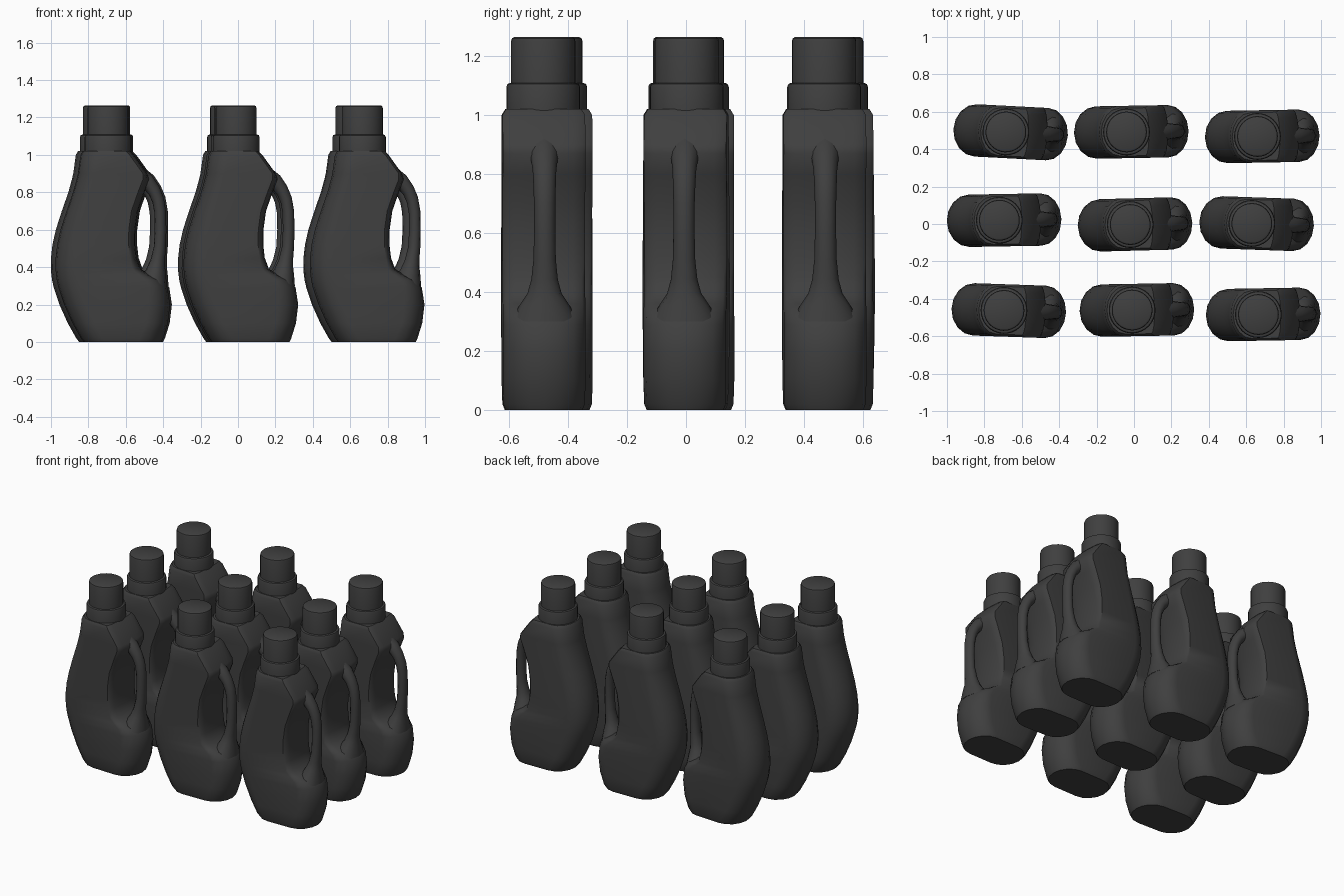
import bpy
import bmesh
from math import sin, cos, pi, radians
from mathutils import Matrix, Vector

cube = bpy.data.objects.get("Cube")
if cube:
    bpy.data.objects.remove(cube)

plastic = bpy.data.materials.new("dark_grey_plastic")
plastic.use_nodes = True
colour = (0.05, 0.05, 0.05, 1)
plastic.diffuse_color = colour
plastic.node_tree.nodes["Principled BSDF"].inputs["Base Color"].default_value = colour


def loft(name, rings, angle=40):
    """Skin a stack of equal-length point rings and close both ends."""
    bm = bmesh.new()
    loops = [[bm.verts.new(p) for p in ring] for ring in rings]
    count = len(loops[0])
    for a, b in zip(loops, loops[1:]):
        for i in range(count):
            j = (i + 1) % count
            bm.faces.new((a[i], a[j], b[j], b[i]))
    bm.faces.new(loops[0])
    bm.faces.new(loops[-1])
    bmesh.ops.recalc_face_normals(bm, faces=bm.faces)
    mesh = bpy.data.meshes.new(name)
    bm.to_mesh(mesh)
    bm.free()
    mesh.materials.append(plastic)
    obj = bpy.data.objects.new(name, mesh)
    bpy.context.collection.objects.link(obj)
    bpy.ops.object.select_all(action='DESELECT')
    obj.select_set(True)
    bpy.context.view_layer.objects.active = obj
    bpy.ops.object.shade_smooth_by_angle(angle=radians(angle))
    return obj


def body_ring(z, left, right, left_round, right_round, half):
    """Slab section with elliptical ends."""
    steps = 8
    ring = []
    for i in range(steps + 1):
        t = -pi / 2 + pi * i / steps
        ring.append((right - right_round * (1 - cos(t)), half * sin(t), z))
    for i in range(steps + 1):
        t = pi / 2 + pi * i / steps
        ring.append((left + left_round * (1 + cos(t)), half * sin(t), z))
    return ring


def handle_ring(inner, outer, half):
    a, b = Vector((inner[0], 0, inner[1])), Vector((outer[0], 0, outer[1]))
    mid, arm = (a + b) / 2, (b - a) / 2
    return [mid + arm * cos(t) + Vector((0, half * sin(t), 0))
            for t in (2 * pi * i / 12 for i in range(12))]


def lathe(name, profile):
    return loft(name, [[(r * cos(2 * pi * i / 32), r * sin(2 * pi * i / 32), z)
                        for i in range(32)] for r, z in profile])


# Body: height, left, right, left rounding, right rounding, half depth
body = loft("body", [body_ring(*s) for s in (
    (0.00, -0.13, 0.285, 0.12, 0.12, 0.13),
    (0.02, -0.145, 0.295, 0.12, 0.12, 0.138),
    (0.10, -0.19, 0.32, 0.12, 0.11, 0.14),
    (0.20, -0.235, 0.332, 0.12, 0.11, 0.14),
    (0.29, -0.265, 0.318, 0.12, 0.10, 0.14),
    (0.33, -0.274, 0.29, 0.12, 0.09, 0.14),
    (0.36, -0.278, 0.225, 0.12, 0.06, 0.14),
    (0.39, -0.281, 0.175, 0.12, 0.04, 0.14),
    (0.45, -0.28, 0.153, 0.12, 0.03, 0.14),
    (0.52, -0.272, 0.145, 0.12, 0.03, 0.14),
    (0.60, -0.254, 0.146, 0.12, 0.03, 0.14),
    (0.70, -0.222, 0.16, 0.11, 0.03, 0.14),
    (0.80, -0.187, 0.195, 0.10, 0.03, 0.14),
    (0.87, -0.168, 0.222, 0.10, 0.03, 0.14),
    (0.90, -0.161, 0.212, 0.10, 0.02, 0.14),
    (1.00, -0.147, 0.14, 0.10, 0.02, 0.14),
    (1.02, -0.135, 0.12, 0.10, 0.02, 0.128))])

# Handle: inner edge, outer edge, half depth
handle = loft("handle", [handle_ring(*s) for s in (
    ((0.13, 0.84), (0.185, 0.93), 0.06),
    ((0.19, 0.82), (0.235, 0.89), 0.046),
    ((0.22, 0.785), (0.272, 0.835), 0.04),
    ((0.238, 0.745), (0.297, 0.775), 0.038),
    ((0.248, 0.69), (0.31, 0.70), 0.036),
    ((0.25, 0.60), (0.312, 0.60), 0.036),
    ((0.245, 0.51), (0.31, 0.51), 0.038),
    ((0.228, 0.44), (0.305, 0.445), 0.045),
    ((0.205, 0.39), (0.305, 0.40), 0.058),
    ((0.18, 0.355), (0.31, 0.355), 0.085),
    ((0.16, 0.30), (0.314, 0.30), 0.115))], 60)

collar = lathe("neck_collar", ((0.125, 1.01), (0.125, 1.095), (0.121, 1.105), (0.114, 1.108)))
cap = lathe("cap", ((0.109, 1.09), (0.109, 1.25), (0.106, 1.26), (0.097, 1.265)))

# Nine bottles in loose rows: x, y, turn in degrees
spots = (
    (-0.685, 0.492, -3), (-0.04, 0.492, 1), (0.66, 0.468, 1),
    (-0.72, 0.02, 1), (-0.02, -0.003, 1.5), (0.63, 0.003, -2),
    (-0.695, -0.462, -2), (-0.01, -0.46, 1), (0.665, -0.484, 1))
for number, (x, y, turn) in enumerate(spots, 1):
    place = Matrix.Translation((x, y, 0)) @ Matrix.Rotation(radians(turn), 4, 'Z')
    for part in (body, handle, collar, cap):
        item = part
        if number > 1:
            item = part.copy()
            item.name = f"{part.data.name}_{number}"
            bpy.context.collection.objects.link(item)
        item.matrix_world = place
